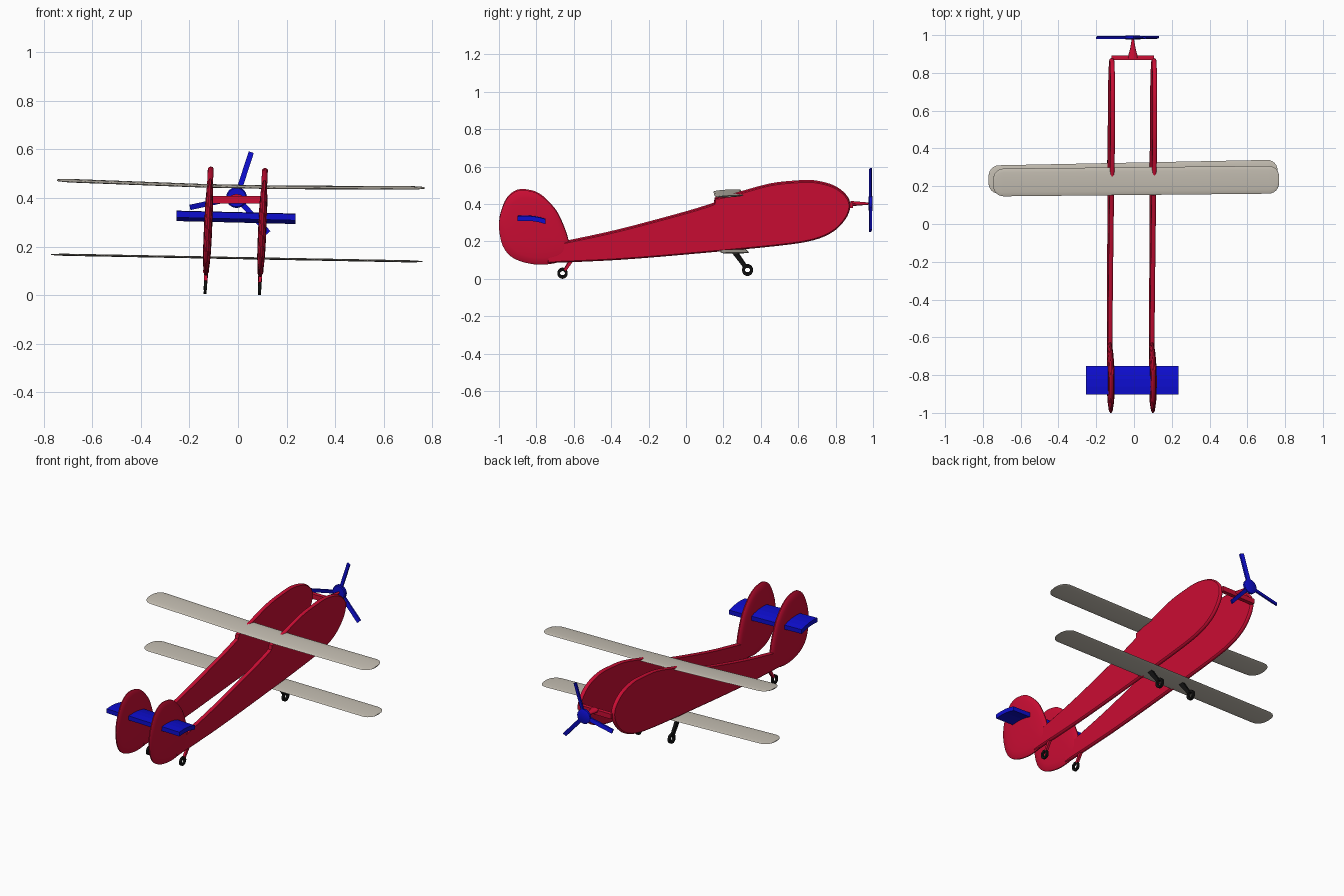
import bpy, bmesh, math
from mathutils import Vector, Matrix

if "Cube" in bpy.data.objects:
    bpy.data.objects.remove(bpy.data.objects["Cube"])


def mat(name, rgb):
    m = bpy.data.materials.new(name)
    m.diffuse_color = (*rgb, 1)
    m.use_nodes = True
    m.node_tree.nodes["Principled BSDF"].inputs["Base Color"].default_value = m.diffuse_color
    return m


RED = mat("crimson", (0.60, 0.004, 0.034))
BLUE = mat("blue", (0.004, 0.004, 0.62))
GREY = mat("warm grey", (0.56, 0.52, 0.45))
BLACK = mat("black", (0.006, 0.006, 0.006))


def finish(bm, name, material, smooth=True):
    bmesh.ops.recalc_face_normals(bm, faces=bm.faces)
    me = bpy.data.meshes.new(name)
    bm.to_mesh(me)
    bm.free()
    ob = bpy.data.objects.new(name, me)
    bpy.context.collection.objects.link(ob)
    me.materials.append(material)
    if smooth:
        bpy.ops.object.select_all(action='DESELECT')
        ob.select_set(True)
        bpy.context.view_layer.objects.active = ob
        bpy.ops.object.shade_smooth_by_angle(angle=math.radians(35))
    return ob


def loft(rings, name, material, smooth=True):
    """Skin a list of equal-length point rings and cap both ends."""
    bm = bmesh.new()
    vs = [[bm.verts.new(p) for p in r] for r in rings]
    n = len(vs[0])
    for a, b in zip(vs, vs[1:]):
        for i in range(n):
            bm.faces.new((a[i], a[(i + 1) % n], b[(i + 1) % n], b[i]))
    bm.faces.new(vs[0])
    bm.faces.new(vs[-1])
    return finish(bm, name, material, smooth)


def spline(pts, closed=False, sub=4):
    """Catmull-Rom curve through 2D points."""
    p = [Vector(q) for q in pts]
    n = len(p)
    out = []
    for i in range(n if closed else n - 1):
        k = [(i + d) % n if closed else min(max(i + d, 0), n - 1) for d in (-1, 0, 1, 2)]
        a, b, c, d = (p[j] for j in k)
        for s in range(sub):
            t = s / sub
            out.append(0.5 * (2 * b + (c - a) * t + (2 * a - 5 * b + 4 * c - d) * t * t
                              + (3 * b - a - 3 * c + d) * t ** 3))
    if not closed:
        out.append(p[-1])
    return out


def inset(pts, d):
    """Move a closed 2D outline inwards."""
    area = sum(a.x * b.y - b.x * a.y for a, b in zip(pts, pts[1:] + pts[:1]))
    sgn = 1 if area > 0 else -1
    res = []
    for i, p in enumerate(pts):
        t = (pts[(i + 1) % len(pts)] - pts[i - 1]).normalized()
        res.append(p + Vector((-t.y, t.x)) * d * sgn)
    return res


# Side outlines as (y, z)
deck_rear = spline([(-0.74, 0.18), (-0.63, 0.203), (-0.36, 0.262), (0.0, 0.358), (0.15, 0.405)])
deck_front = spline([(0.152, 0.432), (0.257, 0.455), (0.444, 0.506), (0.578, 0.522), (0.684, 0.524),
                     (0.79, 0.497), (0.858, 0.445), (0.878, 0.39), (0.855, 0.325), (0.79, 0.257),
                     (0.684, 0.21), (0.5, 0.18), (0.07, 0.139), (-0.36, 0.104), (-0.74, 0.087)])
hull = deck_rear + deck_front
fin = spline([(-1.0, 0.30), (-0.97, 0.41), (-0.925, 0.462), (-0.87, 0.477), (-0.786, 0.455), (-0.706, 0.38),
              (-0.663, 0.305), (-0.628, 0.203), (-0.63, 0.125), (-0.70, 0.087), (-0.81, 0.08),
              (-0.92, 0.112), (-0.98, 0.18)], closed=True)
fin_mid = Vector((-0.80, 0.27))


def ring_wheel(side, name, m, c, R, r, w, place):
    """Open ring wheel with a rectangular section, axis along x."""
    bm = bmesh.new()
    n = 20
    sec = [(R, -w), (R, w), (r, w), (r, -w)]
    vs = [[bm.verts.new(place(x, c[0] + q * math.cos(a), c[1] + q * math.sin(a))) for q, x in sec]
          for a in (2 * math.pi * i / n for i in range(n))]
    for i in range(n):
        a, b = vs[i], vs[(i + 1) % n]
        for j in range(4):
            bm.faces.new((a[j], a[(j + 1) % 4], b[(j + 1) % 4], b[j]))
    finish(bm, side + name, m)


def strut(side, name, m, a, b, wa, wb, h, place):
    """Tapered leg between two (y, z) points."""
    a, b = Vector(a), Vector(b)
    t = (b - a).normalized()
    nrm = Vector((-t.y, t.x))
    rings = []
    for p, w in ((a, wa), (b, wb)):
        rings.append([place(x * h, *(p + nrm * s * w)) for x, s in ((-1, -1), (1, -1), (1, 1), (-1, 1))])
    loft(rings, side + name, m, False)


# Twin flat hulls, each with fin and wheels, leaning slightly
for side, x0, dz in (("left_", -0.122, 0.003), ("right_", 0.101, -0.003)):
    def place(x, y, z, x0=x0, dz=dz):
        return (x0 + x + (z - 0.3) * 0.045, y, z + dz)

    inner, mid = inset(hull, 0.007), inset(hull, 0.002)
    loft([[place(x, *p) for p in o] for x, o in
          ((-0.012, inner), (-0.008, mid), (-0.003, hull), (0.003, hull), (0.008, mid), (0.012, inner))],
         side + "hull", RED)
    prof = [(0.003, 1), (0.008, 0.96), (0.013, 0.8), (0.016, 0.55), (0.017, 0.25)]
    prof = [(-x, s) for x, s in reversed(prof)] + prof
    loft([[place(x, *(fin_mid + (p - fin_mid) * s)) for p in fin] for x, s in prof], side + "tail_fin", RED)
    # Landing gear
    strut(side, "front_leg", BLACK, (0.245, 0.165), (0.318, 0.064), 0.014, 0.010, 0.008, place)
    ring_wheel(side, "front_wheel", BLACK, (0.329, 0.047), 0.029, 0.015, 0.007, place)
    strut(side, "rear_leg", RED, (-0.61, 0.105), (-0.647, 0.048), 0.010, 0.007, 0.007, place)
    ring_wheel(side, "rear_wheel", BLACK, (-0.66, 0.030), 0.027, 0.014, 0.006, place)


# Wings: thin rounded aerofoils, slightly skewed
def wing(name, xl, xr, chord, thick, pitch, yc, zc):
    half, mid, rad = (xr - xl) / 2, (xr + xl) / 2, 0.055
    us = [math.sin(math.radians(a)) for a in (90, 75, 60, 45, 30, 15, 0)]
    xs = [-half + rad * (1 - u) for u in us]
    xs += [-0.15, 0.15] + [-x for x in reversed(xs)]
    rings = []
    for x in xs:
        e = max(0, (abs(x) - (half - rad)) / rad)
        c = chord / 2 - rad * (1 - math.sqrt(max(0, 1 - e * e)))
        th = thick * (1 - 0.5 * e)
        ring = []
        for i in range(16):
            a = 2 * math.pi * i / 16
            y, z = c * math.cos(a), th / 2 * math.sin(a)
            ring.append((x + mid, yc(x) + y, zc(x) + z + pitch * y / chord))
        rings.append(ring)
    loft(rings, name, GREY)


wing("upper_wing", -0.745, 0.768, 0.147, 0.012, 0.009,
     lambda x: 0.227 + 0.010 * x,
     lambda x: 0.447 - 0.021 * x + 0.017 * max(0, abs(x) - 0.15))
wing("lower_wing", -0.77, 0.76, 0.150, 0.009, 0.002,
     lambda x: 0.250 + 0.020 * x,
     lambda x: 0.153 - 0.019 * x)

# Tailplane: thick cambered slab through both fins
camber = [(-0.902, 0.327), (-0.86, 0.329), (-0.82, 0.327), (-0.785, 0.321), (-0.752, 0.312)]
rings = []
for x, dz in ((-0.253, 0.006), (0.236, -0.006)):
    rings.append([(x, y, z + dz + 0.013) for y, z in camber]
                 + [(x, y, z + dz - 0.013) for y, z in reversed(camber)])
loft(rings, "tailplane", BLUE, False)


def box(name, m, lo, hi):
    rings = [[(x, lo[1], lo[2]), (x, hi[1], lo[2]), (x, hi[1], hi[2]), (x, lo[1], hi[2])]
             for x in (lo[0], hi[0])]
    return loft(rings, name, m, False)


# Nose crossbar and tapered propeller shaft
box("nose_crossbar", RED, (-0.118, 0.868, 0.378), (0.106, 0.892, 0.408))
loft([[(-0.006 + rx * math.cos(a), y, 0.402 + rz * math.sin(a))
       for a in (2 * math.pi * i / 16 for i in range(16))]
      for y, rx, rz in ((0.88, 0.028, 0.014), (0.93, 0.014, 0.010), (0.985, 0.005, 0.005))],
     "propeller_shaft", RED)

# Propeller: flat hub disc and three slim blades
cx, cz = -0.006, 0.402
loft([[(cx + r * math.cos(a), y, cz + r * math.sin(a)) for a in (2 * math.pi * i / 24 for i in range(24))]
      for y, r in ((0.977, 0.038), (0.981, 0.043), (0.994, 0.043), (0.998, 0.036))], "propeller_hub", BLUE)
for i, deg in enumerate((72, 192, 312)):
    a = math.radians(deg)
    d, t = Vector((math.cos(a), 0, math.sin(a))), Vector((-math.sin(a), 0, math.cos(a)))
    c = Vector((cx, 0.987, cz))
    rings = []
    for r, w in ((0.02, 0.011), (0.196, 0.011)):
        rings.append([c + d * r + t * (s * w) + Vector((0, q * 0.005 + s * 0.003, 0))
                      for s, q in ((-1, -1), (1, -1), (1, 1), (-1, 1))])
    loft(rings, "propeller_blade_%d" % (i + 1), BLUE, False)
